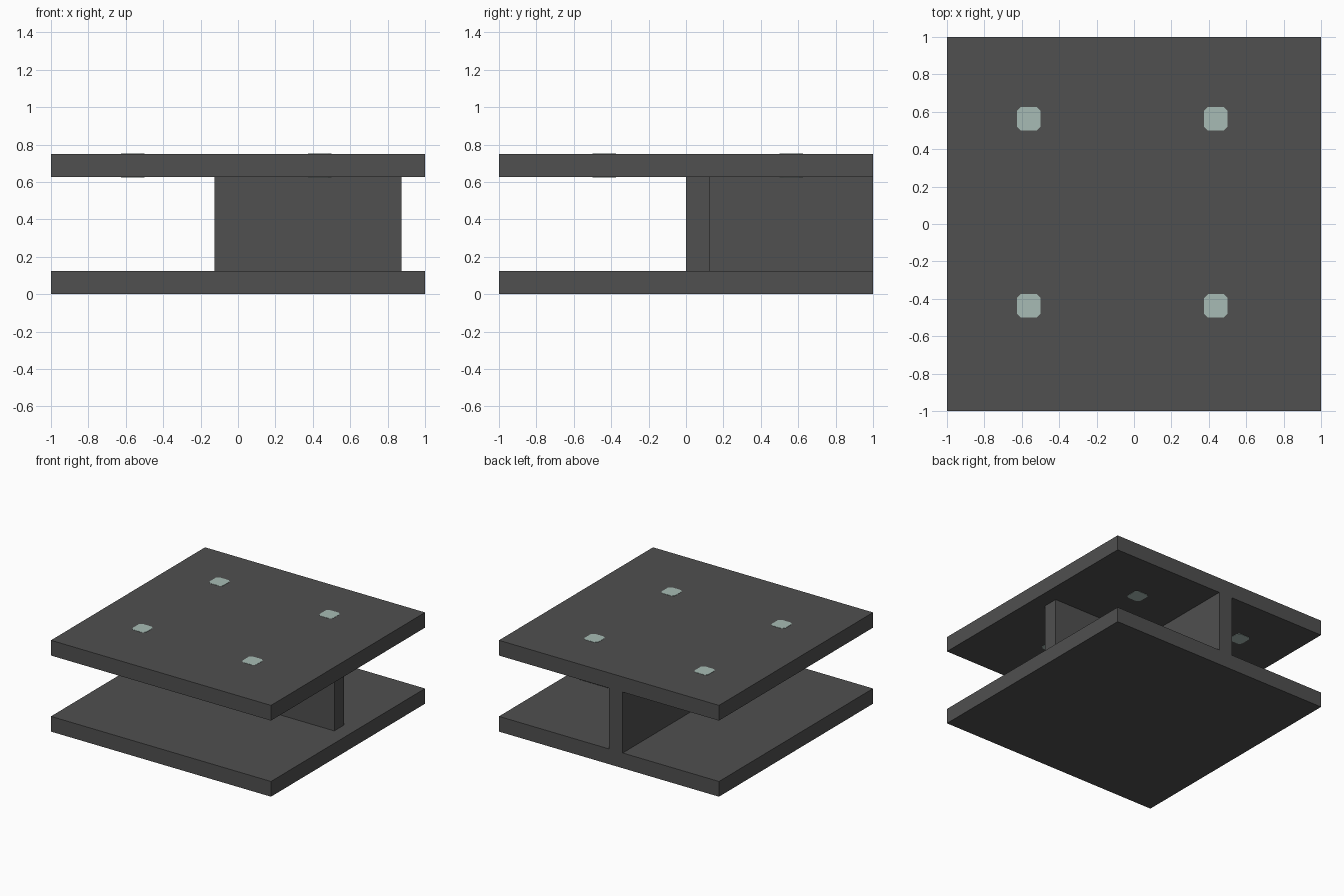
import bpy
import bmesh

cube = bpy.data.objects.get("Cube")
if cube:
    bpy.data.objects.remove(cube, do_unlink=True)


def make_material(name, rgb):
    mat = bpy.data.materials.new(name)
    mat.use_nodes = True
    mat.diffuse_color = (*rgb, 1)
    mat.node_tree.nodes["Principled BSDF"].inputs["Base Color"].default_value = (*rgb, 1)
    return mat


def prism(name, outline, z0, z1, mat):
    """Extrude a counter-clockwise outline from z0 up to z1."""
    bm = bmesh.new()
    base = bm.faces.new([bm.verts.new((x, y, z0)) for x, y in outline])
    grown = bmesh.ops.extrude_face_region(bm, geom=[base])["geom"]
    top = [v for v in grown if isinstance(v, bmesh.types.BMVert)]
    bmesh.ops.translate(bm, verts=top, vec=(0, 0, z1 - z0))
    bmesh.ops.recalc_face_normals(bm, faces=bm.faces)
    mesh = bpy.data.meshes.new(name)
    bm.to_mesh(mesh)
    bm.free()
    mesh.materials.append(mat)
    obj = bpy.data.objects.new(name, mesh)
    bpy.context.collection.objects.link(obj)
    return obj


dark_grey = make_material("dark grey", (0.08, 0.08, 0.08))
pale_green = make_material("pale grey green", (0.39, 0.50, 0.46))

T = 0.125            # thickness of slabs and walls
HEIGHT = 0.75
SKIN = 0.002         # how far the light panels stand out

# Floor and ceiling slabs
square = [(-1, -1), (1, -1), (1, 1), (-1, 1)]
prism("floor_slab", square, 0, T, dark_grey)
prism("ceiling_slab", square, HEIGHT - T, HEIGHT, dark_grey)

# L-shaped wall between the slabs, flush with the back edge
wall = [(-T, 0), (1 - T, 0), (1 - T, T), (0, T), (0, 1), (-T, 1)]
prism("corner_wall", wall, T, HEIGHT - T, dark_grey)

# Light panels with clipped corners, on both faces of the ceiling
h, c = T / 2, T / 2 - 0.02
octagon = [(-c, -h), (c, -h), (h, -c), (h, c), (c, h), (-c, h), (-h, c), (-h, -c)]
for side, px in (("right", -0.5625), ("left", 0.4375)):
    for end, py in (("front", -0.4375), ("back", 0.5625)):
        outline = [(px + x, py + y) for x, y in octagon]
        for face, z in (("upper", HEIGHT), ("lower", HEIGHT - T)):
            prism(f"light_{end}_{side}_{face}", outline, z - SKIN, z + SKIN, pale_green)
